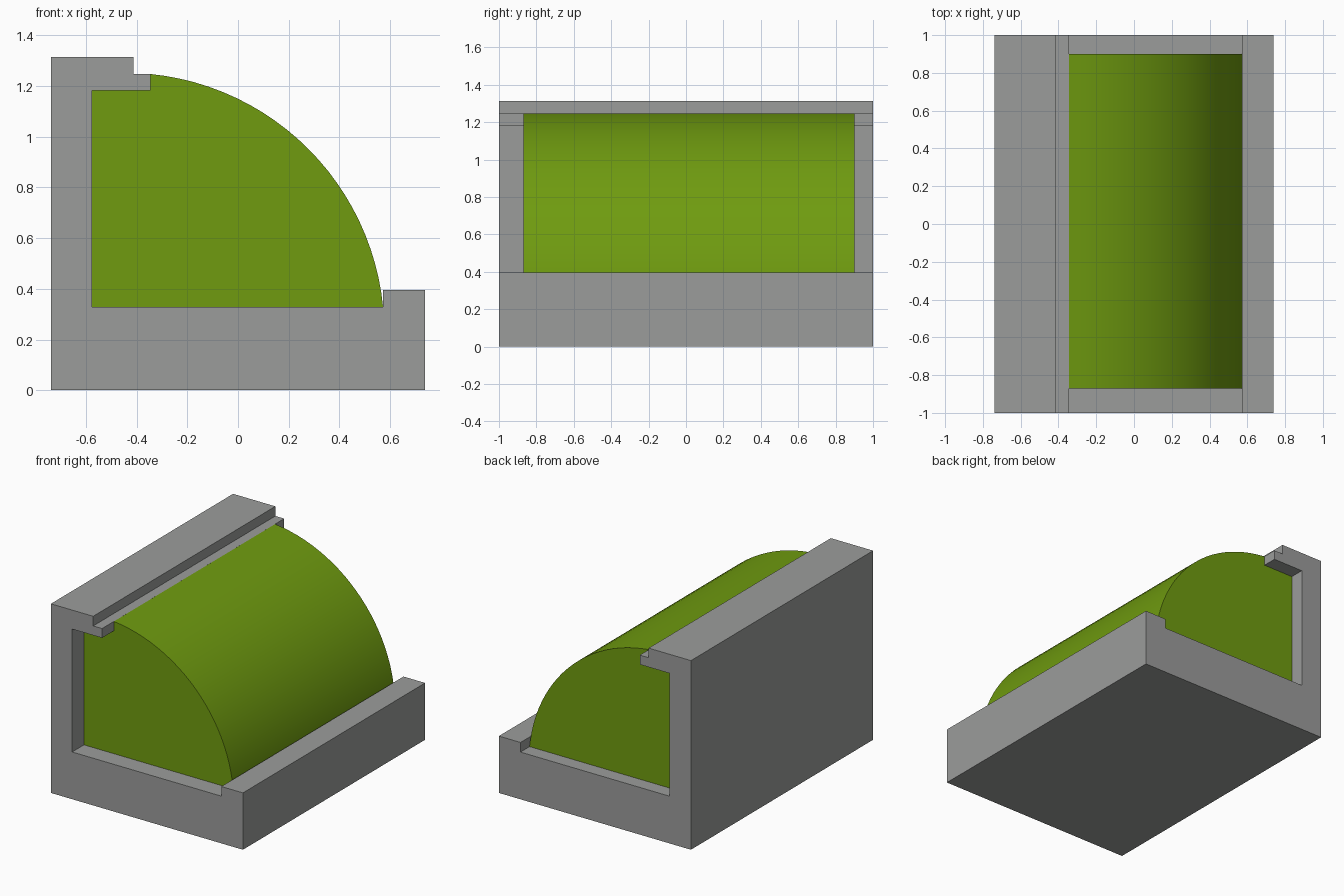
import bpy, math

if "Cube" in bpy.data.objects:
    bpy.data.objects.remove(bpy.data.objects["Cube"])


def material(name, rgb):
    m = bpy.data.materials.new(name)
    m.diffuse_color = (*rgb, 1)
    m.use_nodes = True
    m.node_tree.nodes["Principled BSDF"].inputs["Base Color"].default_value = m.diffuse_color
    return m


def extrude_profile(name, profile, y0, y1, mat):
    """Closed solid from an (x, z) outline, counter-clockwise seen from the front."""
    n = len(profile)
    verts = [(x, y, z) for y in (y0, y1) for x, z in profile]
    faces = [tuple(range(n)), tuple(range(2 * n - 1, n - 1, -1))]
    faces += [(i, i + n, (i + 1) % n + n, (i + 1) % n) for i in range(n)]
    mesh = bpy.data.meshes.new(name)
    mesh.from_pydata(verts, [], faces)
    mesh.materials.append(mat)
    obj = bpy.data.objects.new(name, mesh)
    bpy.context.collection.objects.link(obj)
    return obj


gray = material("gray", (0.33, 0.335, 0.33))
green = material("leaf green", (0.16, 0.33, 0.005))

# Housing: base with front step, back wall and stepped top lip
extrude_profile("housing", [
    (-0.738, 0), (0.738, 0), (0.738, 0.395), (0.572, 0.395), (0.572, 0.328),
    (-0.575, 0.328), (-0.575, 1.182), (-0.345, 1.182), (-0.345, 1.247),
    (-0.413, 1.247), (-0.413, 1.314), (-0.738, 1.314)], -1, 1, gray)

# Curved cover: arc from the base step up to the lip, closed at both ends
cx, cz, r = -0.447, 0.228, 1.024
a0 = math.asin((0.328 - cz) / r)
a1 = math.acos((-0.345 - cx) / r)
steps = 24
arc = [(cx + r * math.cos(a0 + (a1 - a0) * i / steps),
        cz + r * math.sin(a0 + (a1 - a0) * i / steps)) for i in range(steps + 1)]
cover = extrude_profile("curved_cover", [(-0.575, 0.328)] + arc +
                        [(-0.345, 1.182), (-0.575, 1.182)], -0.87, 0.90, green)

# Smooth the arc only
bpy.context.view_layer.objects.active = cover
cover.select_set(True)
bpy.ops.object.shade_smooth_by_angle(angle=math.radians(30))
